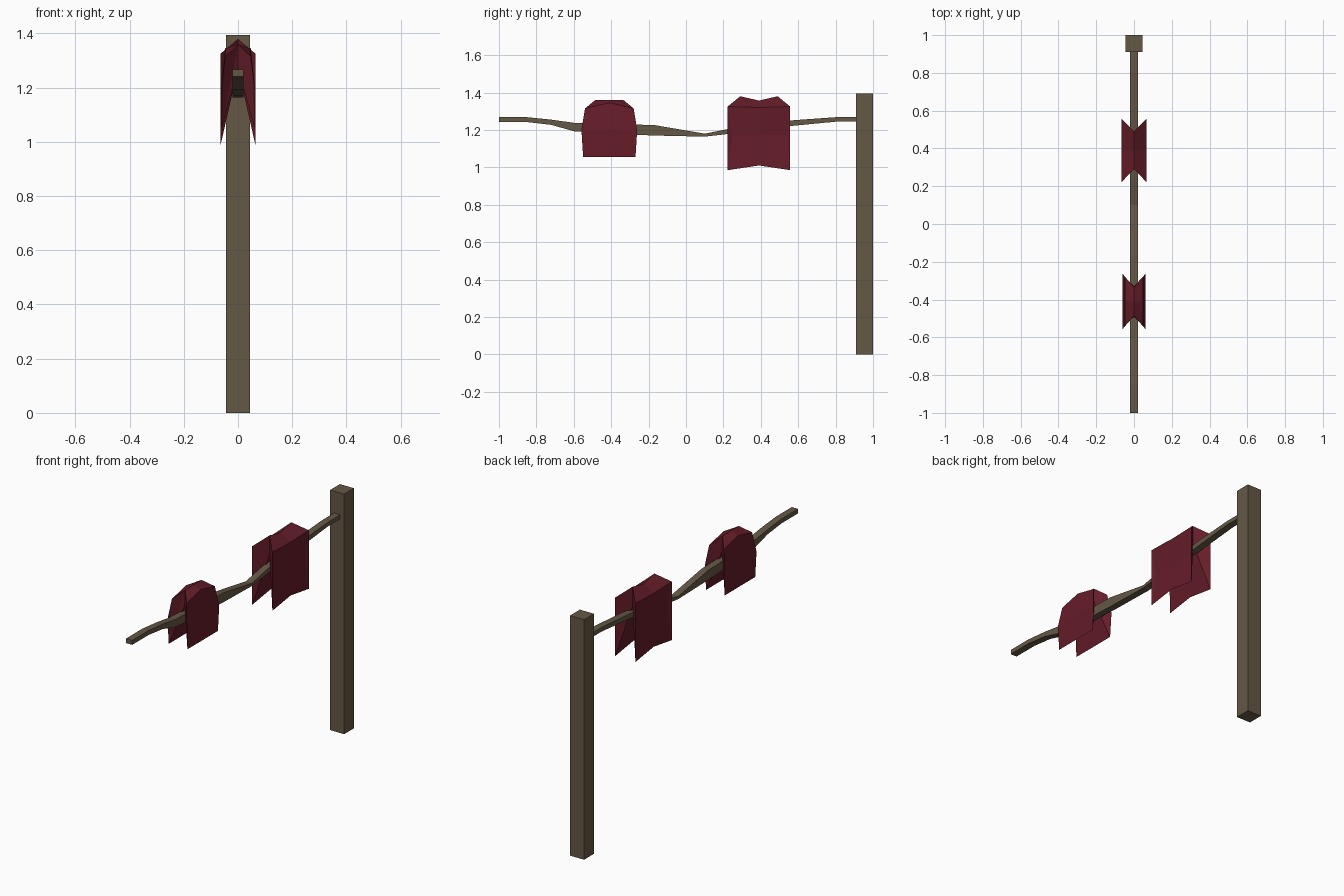
import bpy, bmesh

if "Cube" in bpy.data.objects:
    bpy.data.objects.remove(bpy.data.objects["Cube"])


def material(name, rgb):
    m = bpy.data.materials.new(name)
    m.diffuse_color = (*rgb, 1)
    m.use_nodes = True
    m.node_tree.nodes["Principled BSDF"].inputs["Base Color"].default_value = m.diffuse_color
    return m


wood = material("wood", (0.13, 0.098, 0.06))
red = material("red_hide", (0.13, 0.012, 0.022))


def finish(name, bm, mat):
    bmesh.ops.recalc_face_normals(bm, faces=bm.faces)
    me = bpy.data.meshes.new(name)
    bm.to_mesh(me)
    bm.free()
    ob = bpy.data.objects.new(name, me)
    me.materials.append(mat)
    bpy.context.collection.objects.link(ob)


def loft(bm, rings):
    """Skin a list of vertex rings and return the vertices."""
    vs = [[bm.verts.new(p) for p in r] for r in rings]
    n = len(vs[0])
    for a, b in zip(vs, vs[1:]):
        for i in range(n):
            j = (i + 1) % n
            bm.faces.new((a[i], a[j], b[j], b[i]))
    return vs


def bar(name, sections):
    """Square bar along y from (y, bottom z, top z) sections."""
    bm = bmesh.new()
    w = 0.02
    vs = loft(bm, [[(-w, y, b), (w, y, b), (w, y, t), (-w, y, t)]
                   for y, b, t in sections])
    bm.faces.new(vs[0])
    bm.faces.new(vs[-1])
    finish(name, bm, wood)


def hide(name, cy, rows):
    """Draped hide, mirrored in x; rows run ridge to hem to inner fold:
    (x, half length, z at ends, z at middle)."""
    bm = bmesh.new()
    loop = rows + [(-r[0], *r[1:]) for r in rows[-2:0:-1]]
    rings = []
    for s in (-1, 0, 1):
        rings.append([(x, cy + s * h, ze if s else zm) for x, h, ze, zm in loop])
    vs = loft(bm, rings)
    # recessed V-shaped ends
    k = len(rows)
    for ring in (vs[0], vs[-1]):
        bm.faces.new(ring[:k])
        bm.faces.new(ring[k - 1:] + ring[:1])
    bmesh.ops.triangulate(bm, faces=[f for f in bm.faces if len(f.verts) > 4])
    finish(name, bm, red)


# upright post
bm = bmesh.new()
bmesh.ops.create_cube(bm, size=1)
for v in bm.verts:
    v.co = (v.co.x * 0.09, 0.955 + v.co.y * 0.09, 0.6975 + v.co.z * 1.395)
finish("post", bm, wood)

# sagging rail
bar("rail", [(-1, 1.242, 1.268), (-0.85, 1.242, 1.268), (-0.72, 1.227, 1.255),
             (-0.6, 1.193, 1.238), (-0.4, 1.18, 1.232), (-0.17, 1.17, 1.226),
             (0.1, 1.164, 1.18), (0.24, 1.18, 1.208), (0.55, 1.22, 1.25),
             (0.8, 1.244, 1.268), (0.93, 1.244, 1.268)])

# hides hung over the rail
hide("front_hide", -0.41, [(0, 0.075, 1.36, 1.36), (0.047, 0.13, 1.315, 1.345),
                           (0.062, 0.149, 1.2, 1.2), (0.06, 0.14, 1.055, 1.055),
                           (0, 0.08, 1.27, 1.27)])
hide("rear_hide", 0.39, [(0, 0.1, 1.38, 1.357), (0.065, 0.167, 1.325, 1.32),
                         (0.055, 0.145, 1.17, 1.17), (0.065, 0.167, 0.985, 1.01),
                         (0, 0.1, 1.27, 1.27)])
